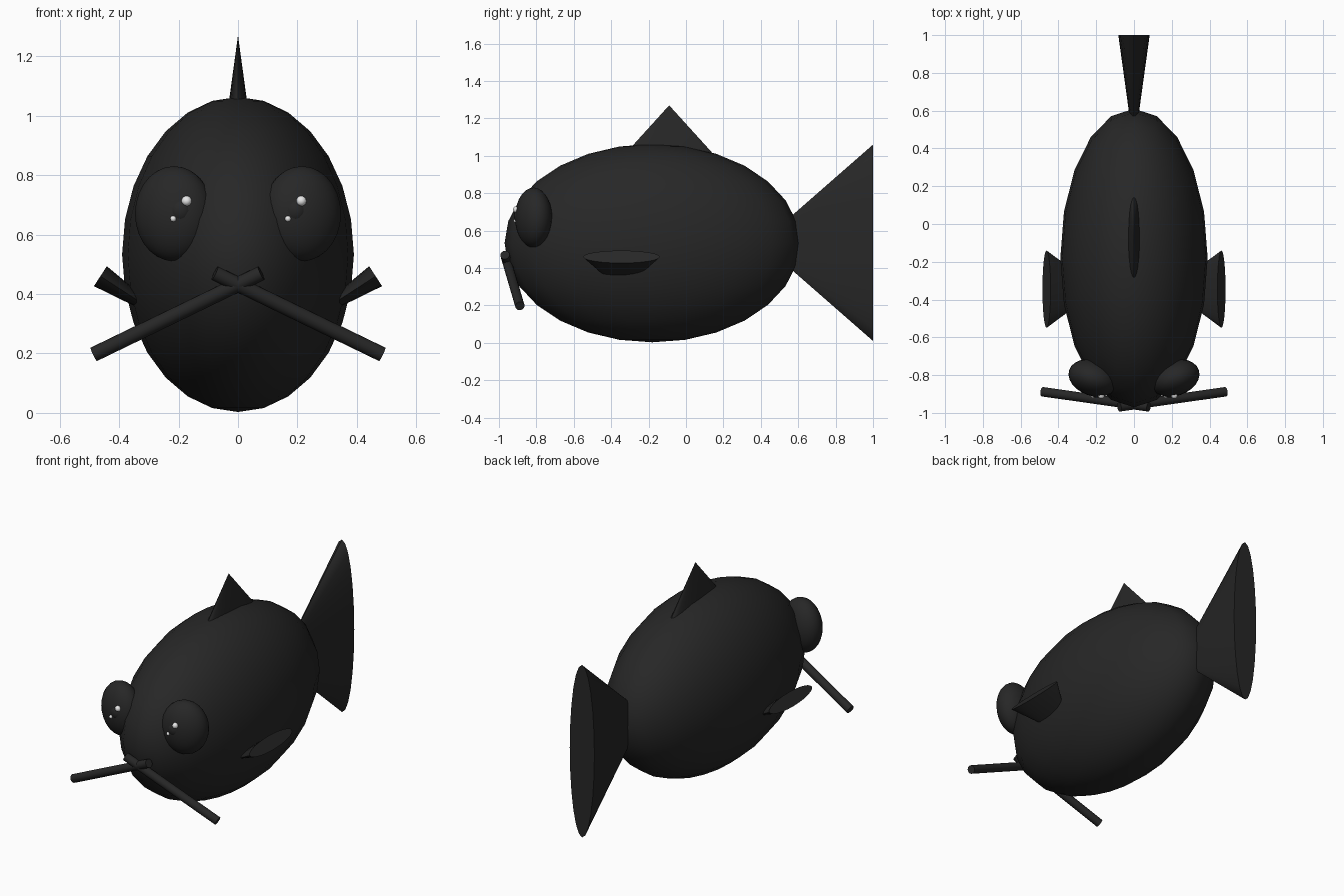
import bpy
import math
from mathutils import Matrix, Vector

cube = bpy.data.objects.get("Cube")
if cube:
    bpy.data.objects.remove(cube, do_unlink=True)


def make_material(name, value):
    mat = bpy.data.materials.new(name)
    mat.use_nodes = True
    color = (value, value, value, 1)
    mat.diffuse_color = color
    mat.node_tree.nodes["Principled BSDF"].inputs["Base Color"].default_value = color
    return mat


black = make_material("soft black", 0.02)
white = make_material("highlight white", 0.8)


def finish(name, mat):
    obj = bpy.context.object
    obj.name = name
    obj.data.materials.append(mat)
    bpy.ops.object.shade_smooth_by_angle(angle=math.radians(40))
    return obj


def ellipsoid(name, center, radii, mat, turn=0, segments=20, rings=14):
    bpy.ops.mesh.primitive_uv_sphere_add(segments=segments, ring_count=rings,
                                         location=center, rotation=(0, 0, turn))
    bpy.context.object.scale = radii
    return finish(name, mat)


def fin(name, base, apex, wide_dir, wide, thin):
    """Flattened cone from an oval base to a point."""
    base, apex = Vector(base), Vector(apex)
    axis = apex - base
    z = axis.normalized()
    y = Vector(wide_dir)
    x = y.cross(z)
    bpy.ops.mesh.primitive_cone_add(vertices=24, radius1=1, radius2=0, depth=1)
    frame = Matrix((x * thin, y * wide, axis)).transposed().to_4x4()
    frame.translation = (base + apex) / 2
    bpy.context.object.data.transform(frame)
    return finish(name, black)


def rod(name, start, end, radius):
    start, end = Vector(start), Vector(end)
    axis = end - start
    bpy.ops.mesh.primitive_cylinder_add(
        vertices=16, radius=radius, depth=axis.length, location=(start + end) / 2,
        rotation=axis.to_track_quat('Z', 'Y').to_euler())
    return finish(name, black)


# Body
ellipsoid("body", (0, -0.18, 0.533), (0.39, 0.79, 0.53), black)

# Fins on the back and at the tail
fin("dorsal_fin", (0, -0.09, 1.0), (0, -0.09, 1.27), (0, 1, 0), 0.245, 0.037)
fin("tail_fin", (0, 1, 0.535), (0, 0.4, 0.535), (0, 0, 1), 0.525, 0.083)

for side, s in (("left", 1), ("right", -1)):
    # Side fins
    fin(side + "_side_fin", (s * 0.463, -0.345, 0.46), (s * 0.186, -0.345, 0.28),
        (0, 1, 0), 0.205, 0.04)
    # Eyes with pupils; the glints sit on the same side of both eyes
    ellipsoid(side + "_eye", (s * 0.215, -0.815, 0.67), (0.135, 0.095, 0.16),
              black, turn=s * math.radians(18), segments=24)
    ellipsoid(side + "_pupil", (s * 0.193, -0.875, 0.68), (0.045, 0.045, 0.05), black)
    ellipsoid(side + "_large_glint", (s * 0.193 + 0.02, -0.908, 0.713), (0.017,) * 3, white)
    ellipsoid(side + "_small_glint", (s * 0.193 - 0.025, -0.912, 0.653), (0.01,) * 3, white)
    # Crossed whiskers
    rod(side + "_whisker", (s * 0.485, -0.888, 0.197), (-s * 0.078, -0.968, 0.47), 0.025)
